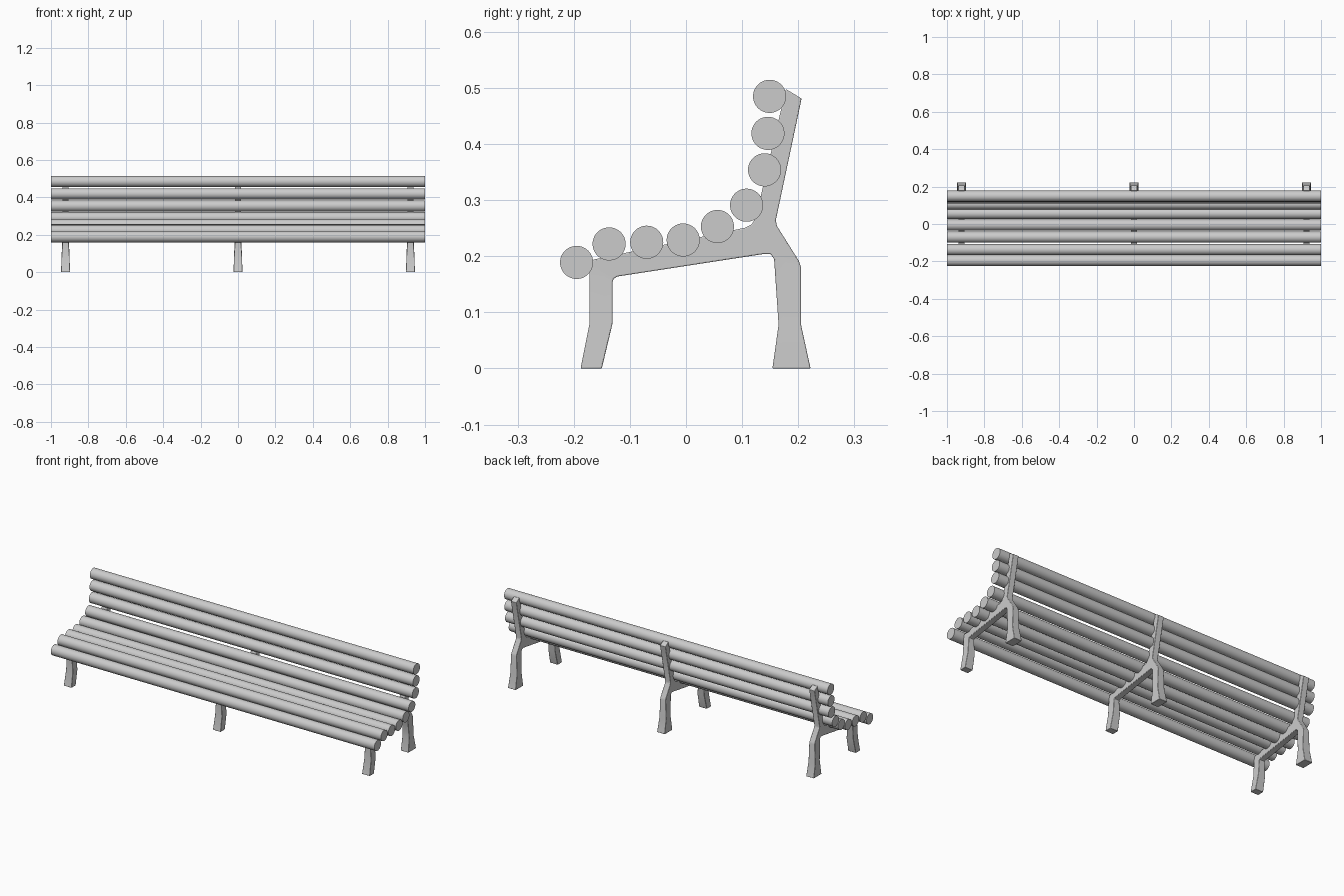
import bpy, bmesh, math

if "Cube" in bpy.data.objects:
    bpy.data.objects.remove(bpy.data.objects["Cube"])

LOG_R = 0.0295
# log centres (y, z), from the front of the seat to the top of the back
LOGS = [(-0.195, 0.189), (-0.137, 0.222), (-0.070, 0.225), (-0.005, 0.229),
        (0.056, 0.253), (0.108, 0.291), (0.140, 0.354), (0.146, 0.419), (0.149, 0.485)]

# frame side profile (y, z), going round from the front foot
P = [(-0.188, 0), (-0.150, 0), (-0.131, 0.08), (-0.131, 0.153), (-0.129, 0.160), (-0.122, 0.164),
     (0.138, 0.204), (0.151, 0.204), (0.157, 0.195),
     (0.165, 0.078), (0.154, 0), (0.222, 0), (0.205, 0.078),
     (0.205, 0.180), (0.201, 0.192), (0.162, 0.254), (0.160, 0.264),
     (0.206, 0.481), (0.178, 0.498), (0.124, 0.268), (0.117, 0.257), (0.106, 0.251),
     (-0.165, 0.194), (-0.172, 0.186), (-0.172, 0.153), (-0.172, 0.08)]
# flat regions: feet, upper legs, main body with seat arm and back
REGIONS = [[0, 1, 2, 25], [25, 2, 3, 24], [10, 11, 12, 9], [9, 12, 13, 8],
           [24, 3, 4, 5, 6, 7, 8, 13, 14, 15, 16, 17, 18, 19, 20, 21, 22, 23]]


def half_width(z):
    """Legs get thicker towards the ground."""
    if z < 0.01:
        return 0.024
    return 0.0215 if z < 0.1 else 0.017


def smooth(ob):
    bpy.ops.object.select_all(action='DESELECT')
    ob.select_set(True)
    bpy.context.view_layer.objects.active = ob
    bpy.ops.object.shade_smooth_by_angle(angle=math.radians(30))


def frame_mesh():
    bm = bmesh.new()
    sides = [[bm.verts.new((s * half_width(z), y, z)) for y, z in P] for s in (-1, 1)]
    for vs in sides:
        for r in REGIONS:
            bm.faces.new([vs[i] for i in r])
    n = len(P)
    for i in range(n):
        j = (i + 1) % n
        bm.faces.new((sides[0][i], sides[0][j], sides[1][j], sides[1][i]))
    bmesh.ops.recalc_face_normals(bm, faces=bm.faces)
    me = bpy.data.meshes.new("support_frame")
    bm.to_mesh(me)
    bm.free()
    return me


# three cast support frames
mesh = frame_mesh()
for name, x in (("left", -0.922), ("middle", 0), ("right", 0.922)):
    ob = bpy.data.objects.new(name + "_support_frame", mesh)
    bpy.context.collection.objects.link(ob)
    ob.location.x = x
    bev = ob.modifiers.new("soft_edges", 'BEVEL')
    bev.width = 0.002
    bev.segments = 2
    bev.limit_method = 'ANGLE'
    bev.angle_limit = math.radians(50)
    if x < 0:
        smooth(ob)

# round logs of the seat and the back
for k, (y, z) in enumerate(LOGS):
    bpy.ops.mesh.primitive_cylinder_add(vertices=48, radius=LOG_R, depth=2,
                                        location=(0, y, z), rotation=(0, math.pi / 2, 0))
    ob = bpy.context.object
    ob.name = f"seat_log_{k + 1}" if k < 5 else f"back_log_{k - 4}"
    smooth(ob)
